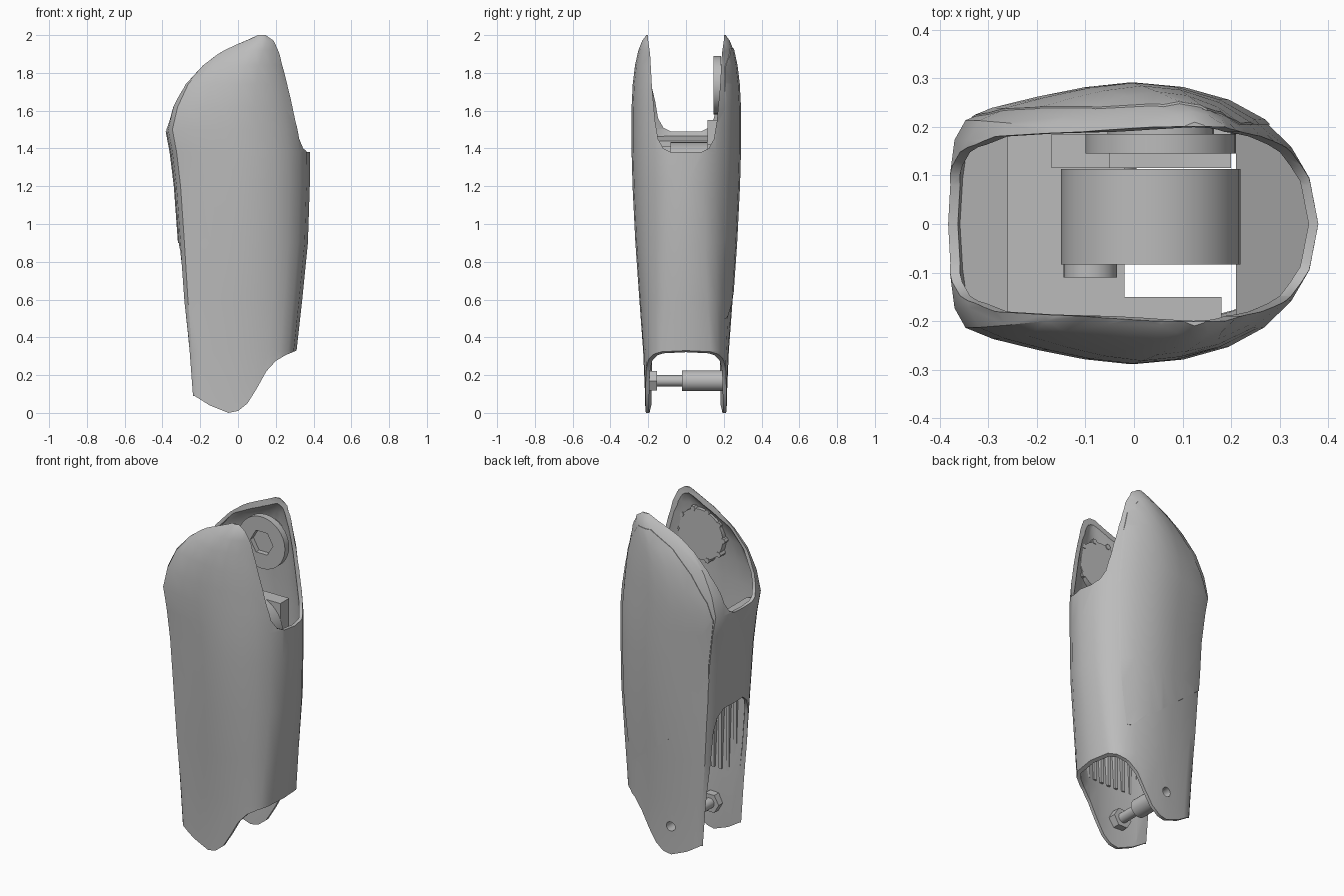
import bpy, bmesh
from math import sin, cos, pi, radians

cube = bpy.data.objects.get("Cube")
if cube:
    bpy.data.objects.remove(cube)

grey = bpy.data.materials.new("plain_grey")
grey.use_nodes = True
grey.diffuse_color = (0.5, 0.5, 0.5, 1)
grey.node_tree.nodes["Principled BSDF"].inputs["Base Color"].default_value = (0.5, 0.5, 0.5, 1)


def finish(name, bm):
    bmesh.ops.recalc_face_normals(bm, faces=bm.faces[:])
    mesh = bpy.data.meshes.new(name)
    bm.to_mesh(mesh)
    bm.free()
    mesh.materials.append(grey)
    obj = bpy.data.objects.new(name, mesh)
    bpy.context.collection.objects.link(obj)
    return obj


def bridge(name, rings):
    """Closed solid through a list of rings."""
    bm = bmesh.new()
    loops = [[bm.verts.new(p) for p in ring] for ring in rings]
    for a, b in zip(loops, loops[1:]):
        for i in range(len(a)):
            bm.faces.new((a[i - 1], a[i], b[i], b[i - 1]))
    bm.faces.new(loops[0])
    bm.faces.new(loops[-1])
    return finish(name, bm)


def prism(name, pts, axis, a, b):
    """Extrude an (x, z) profile along y, or a (y, z) profile along x."""
    place = (lambda p, t: (p[0], t, p[1])) if axis == "y" else (lambda p, t: (t, p[0], p[1]))
    return bridge(name, [[place(p, t) for p in pts] for t in (a, b)])


def box(name, x0, x1, y0, y1, z0, z1):
    return prism(name, [(x0, z0), (x1, z0), (x1, z1), (x0, z1)], "y", y0, y1)


def disc(name, x, z, r, y0, y1, sides=32):
    pts = [(x + r * cos(2 * pi * i / sides), z + r * sin(2 * pi * i / sides)) for i in range(sides)]
    return prism(name, pts, "y", y0, y1)


def boolean(obj, tool, operation="DIFFERENCE"):
    mod = obj.modifiers.new("cut", "BOOLEAN")
    mod.operation, mod.object, mod.solver = operation, tool, "EXACT"
    bpy.context.view_layer.objects.active = obj
    bpy.ops.object.modifier_apply(modifier=mod.name)
    bpy.data.objects.remove(tool)


def smooth(obj, angle=35):
    bpy.ops.object.select_all(action="DESELECT")
    obj.select_set(True)
    bpy.context.view_layer.objects.active = obj
    bpy.ops.object.shade_smooth_by_angle(angle=radians(angle))


# Body stations: height, back x, front x, half width, corner softness
STATIONS = [(-.1, -.25, .28, .213, .4), (.1, -.255, .29, .217, .4), (.33, -.272, .31, .227, .5),
            (.6, -.297, .34, .247, .7), (.9, -.318, .37, .268, .88), (1.2, -.34, .38, .283, 1),
            (1.38, -.362, .38, .288, 1), (1.5, -.385, .37, .289, 1), (1.62, -.355, .353, .288, 1),
            (1.74, -.295, .33, .282, 1), (1.84, -.205, .3, .27, 1), (1.92, -.1, .275, .252, 1),
            (1.97, -.01, .25, .232, 1), (2.0, .05, .2, .21, 1)]
# Half cross-section, scaled to each station
SECTION = [(-1, 0), (-.985, .35), (-.96, .6), (-.9, .74), (-.75, .82), (-.5, .9), (-.25, .965),
           (0, 1), (.25, .97), (.5, .88), (.7, .74), (.85, .55), (.95, .33), (1, 0)]


def body(name, grow=0.0, drop=0.0):
    rings = []
    for i, (z, x0, x1, w, soft) in enumerate(STATIONS):
        mid, half = (x0 + x1) / 2, max((x1 - x0) / 2 + grow, .02)
        z += -drop if i == 0 else (grow if z > 1.9 else 0)
        side = [(mid + half * u, (w + grow) * v ** soft) for u, v in SECTION]
        rings.append([(x, y, z) for x, y in side] + [(x, -y, z) for x, y in side[-2:0:-1]])
    return bridge(name, rings)


def fit_inside(obj):
    """Trim a part to the inside of the shell."""
    boolean(obj, body("limit", -.012), "INTERSECT")
    return obj


def slot(low):
    """U-shaped opening between the two upper side plates."""
    side = [(.08, low), (.12, low + .02), (.148, low + .07), (.163, low + .16),
            (.18, 1.72), (.19, 1.9), (.2, 1.97), (.206, 2.2)]
    return side + [(-y, z) for y, z in reversed(side)]


# Main shell: hollow body with shaped foot, top slot and rear opening
shell = body("shell")
boolean(shell, body("cavity", -.02, .2))
outline = [(-.6, 2.2), (-.6, .12), (-.23, .09), (-.15, .04), (-.05, 0), (0, .01), (.05, .05),
           (.1, .13), (.15, .22), (.2, .275), (.25, .305), (.31, .33), (.6, .36), (.6, 2.2)]
boolean(shell, prism("outline", outline, "y", -1, 1), "INTERSECT")
boolean(shell, prism("front_slot", slot(1.38), "x", .02, 1))
boolean(shell, prism("back_slot", slot(1.49), "x", -1, .03))
arch = [(.185, -.5), (.18, .4), (.165, .78), (.14, .86), (.09, .9)]
arch += [(-y, z) for y, z in reversed(arch)]
boolean(shell, prism("rear_opening", arch, "x", -1, -.12))
boolean(shell, disc("pin_hole", -.05, .17, .028, .1, .4, 16))
smooth(shell)

# Slightly raised cover panel on the back side plate
panel = body("cover_panel", .003)
boolean(panel, body("panel_inner", -.004, .1))
edge = [(.25, .5), (.29, .6), (.31, .9), (.31, 1.3), (.27, 1.6), (.22, 1.83), (.15, 1.93), (.06, 1.93),
        (-.08, 1.85), (-.2, 1.73), (-.3, 1.58), (-.335, 1.48), (-.3, 1.2), (-.29, .9), (0, .66), (.2, .5)]
boolean(panel, prism("panel_outline", edge, "y", .205, .5), "INTERSECT")
smooth(panel)

# Joint disc with hexagonal socket on the back plate
joint = disc("joint_disc", .055, 1.735, .155, .145, .185)
boolean(joint, disc("hex_socket", .055, 1.735, .075, .1, .175, 6))
smooth(joint)
smooth(fit_inside(disc("joint_mount", .055, 1.735, .11, .184, .28)))

# Notched flat disc on the inside of the front plate
smooth(fit_inside(disc("front_disc", .055, 1.73, .15, -.28, -.212)))
for k in range(10):
    a = 2 * pi * k / 10
    fit_inside(disc("disc_tab", .055 + .152 * cos(a), 1.73 + .152 * sin(a), .016, -.28, -.208, 6))

# Inner mechanism
smooth(disc("hinge_drum", .035, 1.25, .185, -.083, .113))
smooth(disc("drum_hub", -.09, 1.28, .055, -.11, .1, 24))
for part in (box("drum_bracket", -.17, -.05, .115, .185, 1.1, 1.55),
             box("bracket_bar", -.1, .2, .115, .2, 1.1, 1.42),
             box("inner_floor", -.29, -.02, -.22, .21, 1.08, 1.12),
             box("floor_side", -.05, .18, -.22, -.15, 1.08, 1.12),
             prism("rear_ledge", [(-.37, 1.43), (-.26, 1.41), (-.26, 1.44), (-.37, 1.47)], "y", -.2, .2),
             prism("front_ramp", [(.37, 1.33), (.21, 1.05), (.22, 1.02), (.38, 1.28)], "y", -.2, .2)):
    fit_inside(part)

# Cooling slats along both inner walls
for s in (-1, 1):
    for k in range(8):
        x = -.2 + k * .05
        y0, y1 = sorted((s * .195, s * .26))
        fit_inside(box("cooling_slat", x, x + .02, y0, y1, .37, .82))

# Cross pin at the foot
smooth(disc("pin_shaft", -.05, .17, .03, -.2, .1, 20))
disc("pin_nut", -.05, .17, .06, -.205, -.153, 6)
sleeve = disc("pin_sleeve", -.05, .17, .055, -.02, .204, 24)
boolean(sleeve, disc("sleeve_bore", -.05, .17, .028, .12, .3, 16))
smooth(sleeve)
